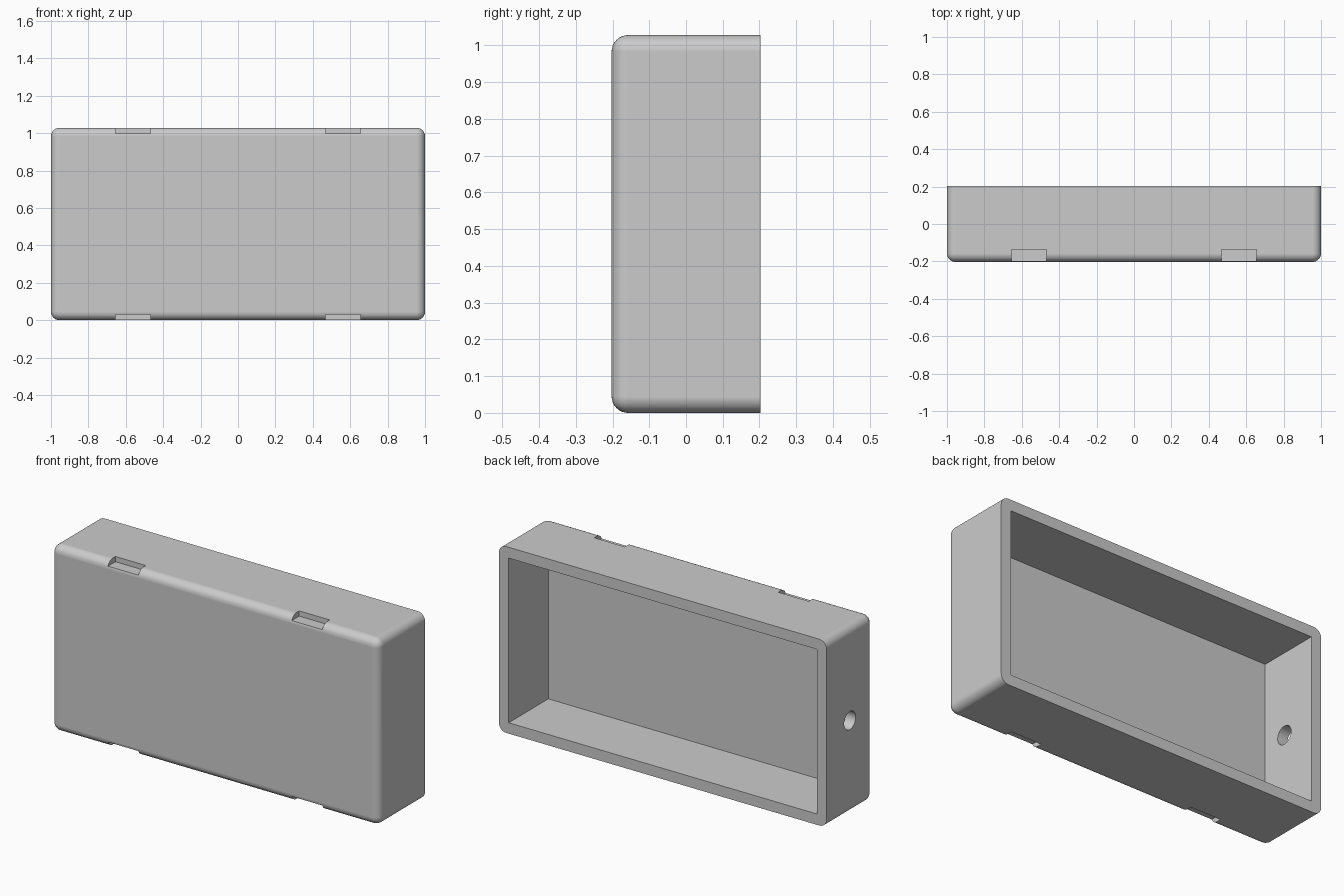
import bpy, bmesh, math

if "Cube" in bpy.data.objects:
    bpy.data.objects.remove(bpy.data.objects["Cube"], do_unlink=True)

W, D, H = 2.0, 0.405, 1.028      # overall size
WALL, RADIUS = 0.06, 0.045

grey = bpy.data.materials.new("plain_grey")
grey.use_nodes = True
colour = (0.6, 0.6, 0.6, 1)
grey.diffuse_color = colour
grey.node_tree.nodes["Principled BSDF"].inputs["Base Color"].default_value = colour


def box(name, size, centre):
    bpy.ops.mesh.primitive_cube_add(size=1, location=centre)
    ob = bpy.context.object
    ob.name = name
    ob.scale = size
    bpy.ops.object.transform_apply(location=False, rotation=False, scale=True)
    ob.data.materials.append(grey)
    return ob


# Case body: every edge rounded except those around the open back
case = box("case_shell", (W, D, H), (0, 0, H / 2))
bm = bmesh.new()
bm.from_mesh(case.data)
edges = [e for e in bm.edges if not all(v.co.y > 0 for v in e.verts)]
bmesh.ops.bevel(bm, geom=edges, offset=RADIUS, segments=8, profile=0.5,
                affect='EDGES', clamp_overlap=True)
bm.to_mesh(case.data)
bm.free()

# Cavity, open to the back, with the front panel as thick as the walls
cutters = [box("cavity_cutter", (W - 2 * WALL, D, H - 2 * WALL), (0, WALL, H / 2))]

# Shallow clip notches along the top and bottom front edges
for x in (-0.561, 0.561):
    for z in (0, H):
        cutters.append(box("notch_cutter", (0.186, 0.2, 0.058), (x, -0.235, z)))

# Round cable hole through the right wall
bpy.ops.mesh.primitive_cylinder_add(vertices=48, radius=0.05, depth=0.3,
                                    location=(-W / 2, 0, H / 2),
                                    rotation=(0, math.pi / 2, 0))
hole = bpy.context.object
hole.name = "cable_hole_cutter"
hole.data.materials.append(grey)
cutters.append(hole)

bpy.ops.object.select_all(action='DESELECT')
case.select_set(True)
bpy.context.view_layer.objects.active = case
for cutter in cutters:
    mod = case.modifiers.new("cut", 'BOOLEAN')
    mod.operation = 'DIFFERENCE'
    mod.solver = 'EXACT'
    mod.object = cutter
    bpy.ops.object.modifier_apply(modifier=mod.name)
for cutter in cutters:
    bpy.data.objects.remove(cutter, do_unlink=True)

# Smooth rounded edges, flat panels
bpy.ops.object.shade_smooth_by_angle(angle=math.radians(30))
weighted = case.modifiers.new("flat_panels", 'WEIGHTED_NORMAL')
weighted.keep_sharp = True
